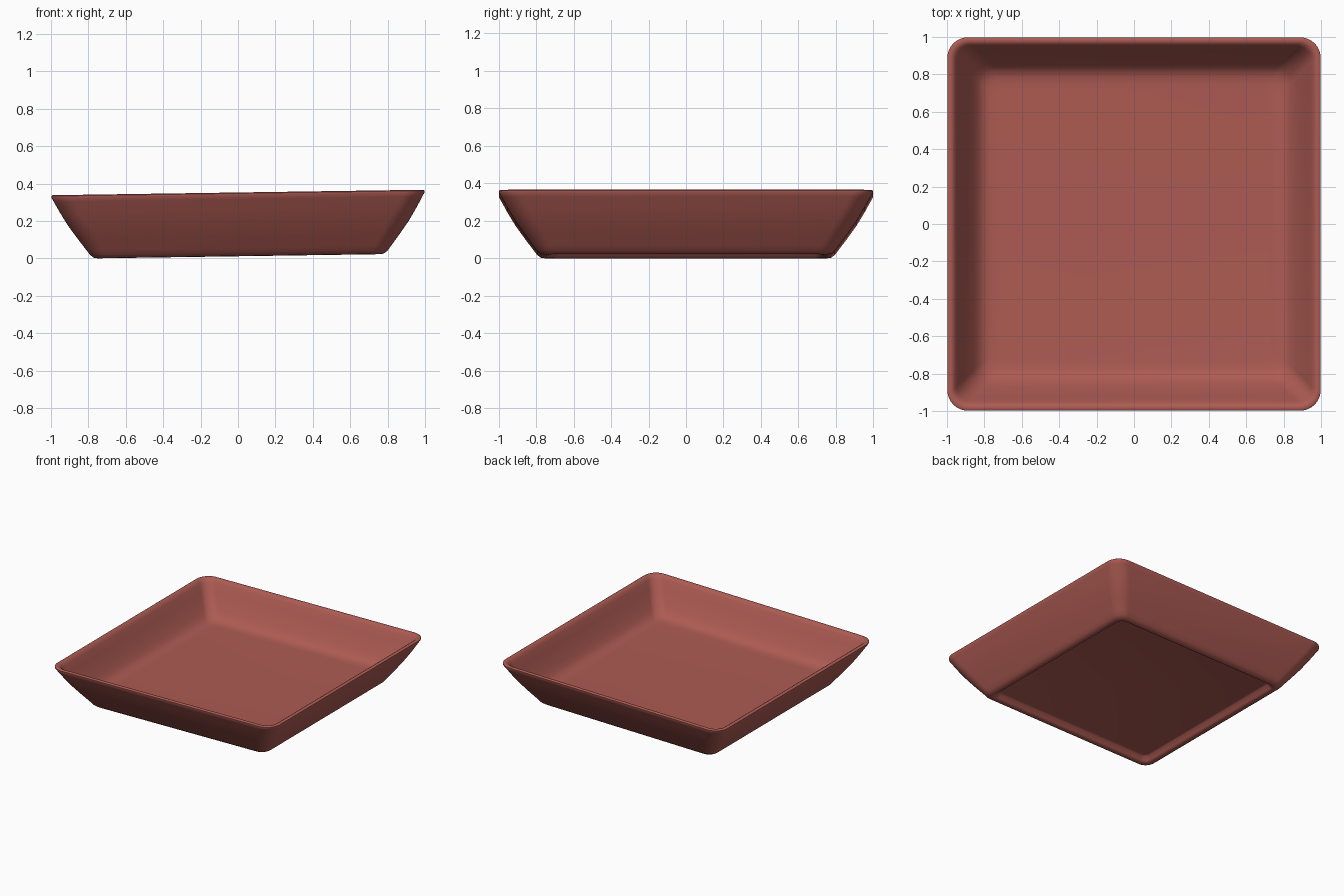
import bpy, bmesh
from math import sin, cos, pi, radians
from mathutils import Matrix

cube = bpy.data.objects.get("Cube")
if cube:
    bpy.data.objects.remove(cube, do_unlink=True)

# Terracotta glaze
clay = bpy.data.materials.new("terracotta red")
clay.use_nodes = True
colour = (0.42, 0.105, 0.087, 1)
clay.diffuse_color = colour
bsdf = next(n for n in clay.node_tree.nodes if n.type == 'BSDF_PRINCIPLED')
bsdf.inputs["Base Color"].default_value = colour
bsdf.inputs["Roughness"].default_value = 0.6

CORNER_STEPS = 8


def rounded_square(bm, half, radius, z):
    """Ring of vertices around a square with rounded corners."""
    ring = []
    for q, (sx, sy) in enumerate([(1, 1), (-1, 1), (-1, -1), (1, -1)]):
        for i in range(CORNER_STEPS + 1):
            a = (q + i / CORNER_STEPS) * pi / 2
            ring.append(bm.verts.new((sx * (half - radius) + radius * cos(a),
                                      sy * (half - radius) + radius * sin(a), z)))
    return ring


# Wall section from recessed underside, round the foot and rim, to the floor:
# half width, corner radius, height
section = [
    (0.70, 0.04, 0.042), (0.715, 0.045, 0.038), (0.73, 0.05, 0.012),
    (0.742, 0.055, 0.002), (0.755, 0.06, 0.0), (0.775, 0.07, 0.003),
    (0.795, 0.08, 0.018), (0.815, 0.09, 0.045), (0.86, 0.10, 0.105),
    (0.91, 0.11, 0.175), (0.955, 0.11, 0.25), (0.985, 0.11, 0.305),
    (0.998, 0.11, 0.328), (0.998, 0.11, 0.336), (0.99, 0.10, 0.341),
    (0.975, 0.09, 0.341), (0.963, 0.085, 0.334), (0.95, 0.08, 0.315),
    (0.925, 0.08, 0.26), (0.89, 0.08, 0.195), (0.86, 0.08, 0.145),
    (0.835, 0.08, 0.11), (0.81, 0.07, 0.09), (0.78, 0.06, 0.08),
    (0.74, 0.05, 0.077),
]

bm = bmesh.new()
rings = [rounded_square(bm, *s) for s in section]
count = len(rings[0])
for low, high in zip(rings, rings[1:]):
    for i in range(count):
        j = (i + 1) % count
        bm.faces.new((low[i], low[j], high[j], high[i]))
bm.faces.new(rings[0][::-1])   # underside
bm.faces.new(rings[-1])        # inner floor

# The dish leans slightly, with its right-hand foot edge touching down
bm.transform(Matrix.Rotation(-radians(0.84), 4, 'Y'))
lowest = min(v.co.z for v in bm.verts)
mid_x = (max(v.co.x for v in bm.verts) + min(v.co.x for v in bm.verts)) / 2
bmesh.ops.translate(bm, verts=bm.verts, vec=(-mid_x, 0, -lowest))
bmesh.ops.recalc_face_normals(bm, faces=bm.faces)

mesh = bpy.data.meshes.new("square_dish")
bm.to_mesh(mesh)
bm.free()
mesh.materials.append(clay)
dish = bpy.data.objects.new("square_dish", mesh)
bpy.context.collection.objects.link(dish)

bpy.ops.object.select_all(action='DESELECT')
dish.select_set(True)
bpy.context.view_layer.objects.active = dish
bpy.ops.object.shade_smooth_by_angle(angle=radians(50))
